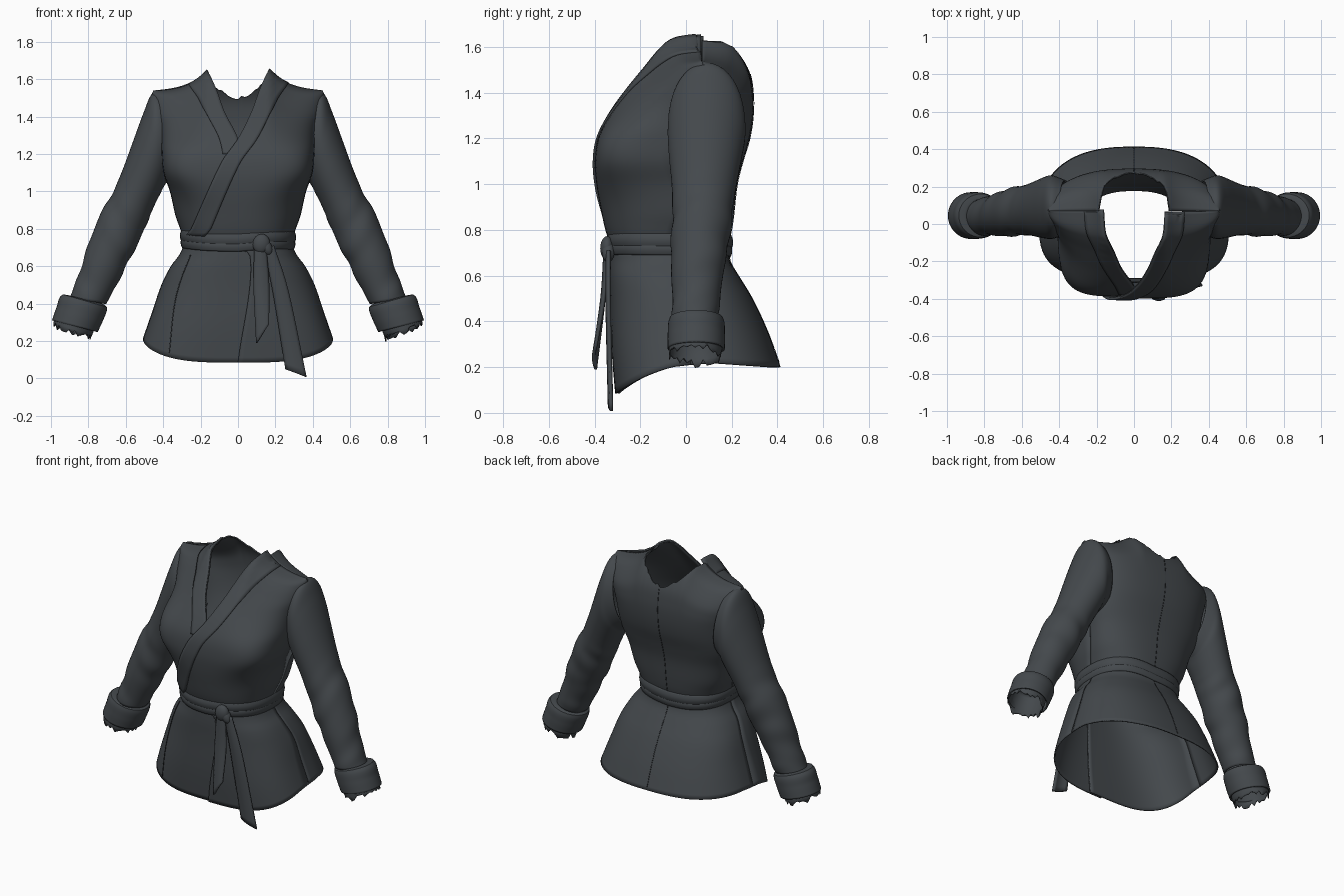
import bpy, bmesh, math, random
from math import sin, cos, pi, asin, exp
from mathutils import Vector

random.seed(4)
if "Cube" in bpy.data.objects:
    bpy.data.objects.remove(bpy.data.objects["Cube"], do_unlink=True)


def make_material(name, rgb):
    m = bpy.data.materials.new(name)
    m.use_nodes = True
    m.diffuse_color = (*rgb, 1)
    m.node_tree.nodes["Principled BSDF"].inputs["Base Color"].default_value = (*rgb, 1)
    return m


CLOTH = make_material("slate cloth", (0.058, 0.066, 0.073))
THREAD = make_material("dark seam thread", (0.03, 0.034, 0.038))


def sample(table, t):
    """Smooth lookup in rows (key, values...)."""
    t = min(max(t, table[0][0]), table[-1][0])
    i = max(k for k in range(len(table) - 1) if table[k][0] <= t)
    a, b = table[i], table[i + 1]
    p, q = table[max(i - 1, 0)], table[min(i + 2, len(table) - 1)]
    h = b[0] - a[0]
    s = (t - a[0]) / h
    out = []
    for j in range(1, len(a)):
        m0 = (b[j] - p[j]) / (b[0] - p[0]) * h
        m1 = (q[j] - a[j]) / (q[0] - a[0]) * h
        out.append((2*s**3 - 3*s*s + 1) * a[j] + (s**3 - 2*s*s + s) * m0
                   + (3*s*s - 2*s**3) * b[j] + (s**3 - s*s) * m1)
    return out


def smooth(ob):
    bpy.ops.object.select_all(action='DESELECT')
    ob.select_set(True)
    bpy.context.view_layer.objects.active = ob
    bpy.ops.object.shade_smooth_by_angle(angle=math.radians(40))


def grid_object(name, rows, wrap=False, thick=0.008, mat=CLOTH):
    """Sheet through rows of points, given a little thickness."""
    bm = bmesh.new()
    vs = [[bm.verts.new(p) for p in r] for r in rows]
    n = len(rows[0])
    for a, b in zip(vs, vs[1:]):
        for i in range(n if wrap else n - 1):
            j = (i + 1) % n
            bm.faces.new((a[i], a[j], b[j], b[i]))
    me = bpy.data.meshes.new(name)
    bm.to_mesh(me)
    bm.free()
    me.materials.append(mat)
    ob = bpy.data.objects.new(name, me)
    bpy.context.collection.objects.link(ob)
    mod = ob.modifiers.new("cloth thickness", 'SOLIDIFY')
    mod.thickness, mod.offset = thick, 0
    smooth(ob)


# Body sections: level, half width, front y, back y, side y
BODY = [(.20, .505, -.30, .41, .02), (.35, .455, -.315, .355, .01),
        (.50, .405, -.32, .285, 0), (.60, .355, -.325, .225, -.03),
        (.66, .31, -.325, .19, -.04), (.73, .285, -.325, .18, -.05),
        (.80, .305, -.345, .195, -.04), (.87, .33, -.36, .205, -.01),
        (1.0, .36, -.383, .22, .02), (1.1, .395, -.39, .245, .04),
        (1.2, .405, -.375, .275, .06), (1.3, .41, -.325, .29, .08),
        (1.4, .425, -.255, .29, .09), (1.5, .445, -.175, .27, .09),
        (1.6, .455, -.09, .205, .085), (1.635, .455, -.03, .15, .075),
        (1.65, .45, .07, .07, .07)]
TOP = 1.65


def body_point(u, level, front, lift=0.0):
    """Point on the body; u is the fraction of the half width."""
    w, yf, yb, ym = sample(BODY, level)
    # the chest and the hem are squarer in front than the waist
    n = 2.5
    if front:
        n += 2 * exp(-((level - 1.14) / .14) ** 2) + .8 * exp(-((level - .2) / .25) ** 2)
    e = max(0, 1 - abs(u) ** n) ** (1 / n)
    x, y = u * w, ym + ((yf if front else yb) - ym) * e
    s = min(max((level - 1.2) / (TOP - 1.2), 0), 1)
    slope = .12 * (1 - exp(-max(0, abs(x) - .165) / .1)) * s * s * (3 - 2 * s)
    dip = .115 * min(1.1, max(0, -y) / .3) ** 2 - .018 * max(0, 1 - abs(y - .12) / .25)
    hem = dip * max(0, 1 - (level - .2) / .35)
    out = Vector((u * .8, (-1 if front else 1) * e, .6 * s)).normalized() * lift
    return Vector((x, y, level - slope - hem)) + out


# Front edges of the overlapping panels: level, x (mirrored for the right)
OVER = [(.2, 0), (.67, .06), (.70, -.1), (.74, -.26), (.80, -.24), (1.15, -.09),
        (1.28, 0), (1.42, .07), (1.55, .118), (TOP, .165)]
UNDER = [(.2, -.1), (.73, -.1), (.9, -.06), (1.12, -.03), (1.28, 0),
         (1.42, .07), (1.55, .118), (TOP, .165)]


def front_panel(name, edge, sign, lift):
    rows = []
    for k in range(90):
        level = .2 + (TOP - .2) * (1 - (1 - k / 89) ** 1.4)
        a0 = asin(sample(edge, level)[0] / sample(BODY, level)[0])
        rows.append([body_point(sign * sin(a0 + (pi / 2 - a0) * i / 28), level, True, lift * (1 - i / 28))
                     for i in range(29)])
    grid_object(name, rows)


def collar_band(name, edge, sign, low, lift):
    rows = []
    for k in range(60):
        level = low + (TOP - low) * (1 - (1 - k / 59) ** 1.4)
        w, x0 = sample(BODY, level)[0], sample(edge, level)[0]
        rows.append([body_point(sign * (x0 + .1 * i / 6) / w, level, True, lift)
                     + Vector((0, 0, random.uniform(-.025, -.004) if k == 59 else 0))
                     for i in range(7)])
    grid_object(name, rows, thick=.012)


front_panel("left_front_panel", OVER, 1, .006)
front_panel("right_front_panel", UNDER, -1, -.008)
collar_band("left_collar_band", OVER, 1, .76, .012)
collar_band("right_collar_band", UNDER, -1, 1.2, -.001)

# Back panel with a ragged scooped neck
columns = []
for i in range(81):
    u = sin(-pi / 2 + pi * i / 80)
    x = u * .45
    top = TOP if abs(x) > .18 else 1.51 + .14 * (x / .18) ** 2 - random.uniform(0, .02)
    columns.append([body_point(u, .2 + (top - .2) * (1 - (1 - k / 80) ** 1.4), False) for k in range(81)])
grid_object("back_panel", columns)


# Seams lying on the body
def seam(name, path, front):
    rows = []
    for k in range(41):
        level = path[0][0] + (path[-1][0] - path[0][0]) * k / 40
        x, w = sample(path, level)[0], sample(BODY, level)[0]
        rows.append([body_point((x + d) / w, level, front, .0055) for d in (-.002, .002)])
    grid_object(name, rows, thick=.002, mat=THREAD)


seam("centre_back_seam", [(.22, 0), (1.48, 0)], False)
for side, s in (("left", 1), ("right", -1)):
    seam(side + "_skirt_seam", [(.22, s * .365), (.45, s * .33), (.66, s * .25)], True)

# Sleeves: key, outer x z, inner x z, centre y, half depth
SLEEVE = [(0, .40, 1.515, .34, 1.09, .09, .14), (1, .455, 1.52, .385, 1.05, .09, .16),
          (2, .50, 1.42, .40, 1.03, .09, .165), (3, .555, 1.27, .42, .99, .085, .155),
          (4, .61, 1.12, .45, .93, .08, .14), (5, .66, 1.0, .475, .87, .075, .13),
          (6, .72, .9, .51, .79, .07, .125), (7, .775, .77, .555, .69, .06, .12),
          (8, .82, .64, .605, .60, .05, .11), (9, .86, .52, .66, .49, .045, .10),
          (10, .895, .43, .71, .40, .04, .095)]
CUFF = [(0, .875, .43, .735, .40, .04, .08), (.4, .935, .445, .705, .38, .045, .112),
        (1.5, .965, .38, .725, .315, .045, .12), (3, .99, .31, .755, .25, .045, .12)]
LINING = [(0, .93, .43, .75, .38, .04, .10), (1, .975, .34, .765, .28, .04, .112),
          (2, .985, .285, .79, .215, .04, .112)]


def tube(name, table, steps, sign, fold=0.0, ragged=0.0, thick=.01):
    rows = []
    for k in range(steps + 1):
        t = table[-1][0] * k / steps
        ox, oz, ix, iz, cy, d = sample(table, t)
        ring = []
        for i in range(40):
            a = 2 * pi * i / 40
            wave = sin(4.1 * t + 1.9 * cos(a) + sin(a)) * (.55 + .45 * sin(1.7 * t + 2 * a))
            g = 1 + fold * min(1, max(0, t - 4) / 2) * wave
            c = cos(a) * g
            z = (oz + iz) / 2 + (oz - iz) / 2 * c
            if k == steps:
                z += random.uniform(-ragged, ragged)
            ring.append((sign * ((ox + ix) / 2 + (ox - ix) / 2 * c), cy + d * g * sin(a), z))
        rows.append(ring)
    grid_object(name, rows, wrap=True, thick=thick)


for side, s in (("left", 1), ("right", -1)):
    tube(side + "_sleeve", SLEEVE, 70, s, fold=.04)
    tube(side + "_cuff", CUFF, 15, s)
    tube(side + "_ragged_sleeve_end", LINING, 8, s, ragged=.02, thick=.005)


# Belt: two overlapping wraps around the waist
def belt(name, low, high, lift):
    rows = []
    for k in range(9):
        f = k / 8
        ring = []
        for i in range(80):
            a = 2 * pi * i / 80
            p = body_point(sin(a), .73, cos(a) > 0, lift + .008 * sin(pi * f))
            p.z = low + (high - low) * f + .015 * abs(sin(a)) + .004 * sin(3 * a)
            ring.append(p)
        rows.append(ring)
    grid_object(name, rows, wrap=True)


belt("lower_belt_wrap", .68, .735, .01)
belt("upper_belt_wrap", .715, .775, .014)

# Knot with a cross wrap
for name, loc, size, tilt in (("belt_knot", (.125, -.345, .72), (.046, .03, .053), .2),
                              ("knot_wrap", (.15, -.34, .705), (.03, .028, .05), -.5)):
    bpy.ops.mesh.primitive_uv_sphere_add(segments=24, ring_count=14, location=loc, rotation=(0, tilt, 0))
    ob = bpy.context.object
    ob.name, ob.scale = name, size
    ob.data.materials.append(CLOTH)
    smooth(ob)


# Hanging belt ends: key, left x z, right x z, y
def belt_tail(name, table):
    rows = []
    for k in range(25):
        lx, lz, rx, rz, y = sample(table, table[-1][0] * k / 24)
        rows.append([(lx + (rx - lx) * i / 6, y - .01 * sin(pi * i / 6), lz + (rz - lz) * i / 6)
                     for i in range(7)])
    grid_object(name, rows, thick=.014)


belt_tail("short_belt_tail", [(0, .09, .70, .15, .69, -.345), (1, .085, .50, .165, .50, -.358),
                              (2, .10, .19, .165, .29, -.395)])
belt_tail("long_belt_tail", [(0, .14, .70, .19, .71, -.335), (1, .19, .45, .27, .46, -.335),
                             (2, .255, .05, .365, .008, -.325)])
